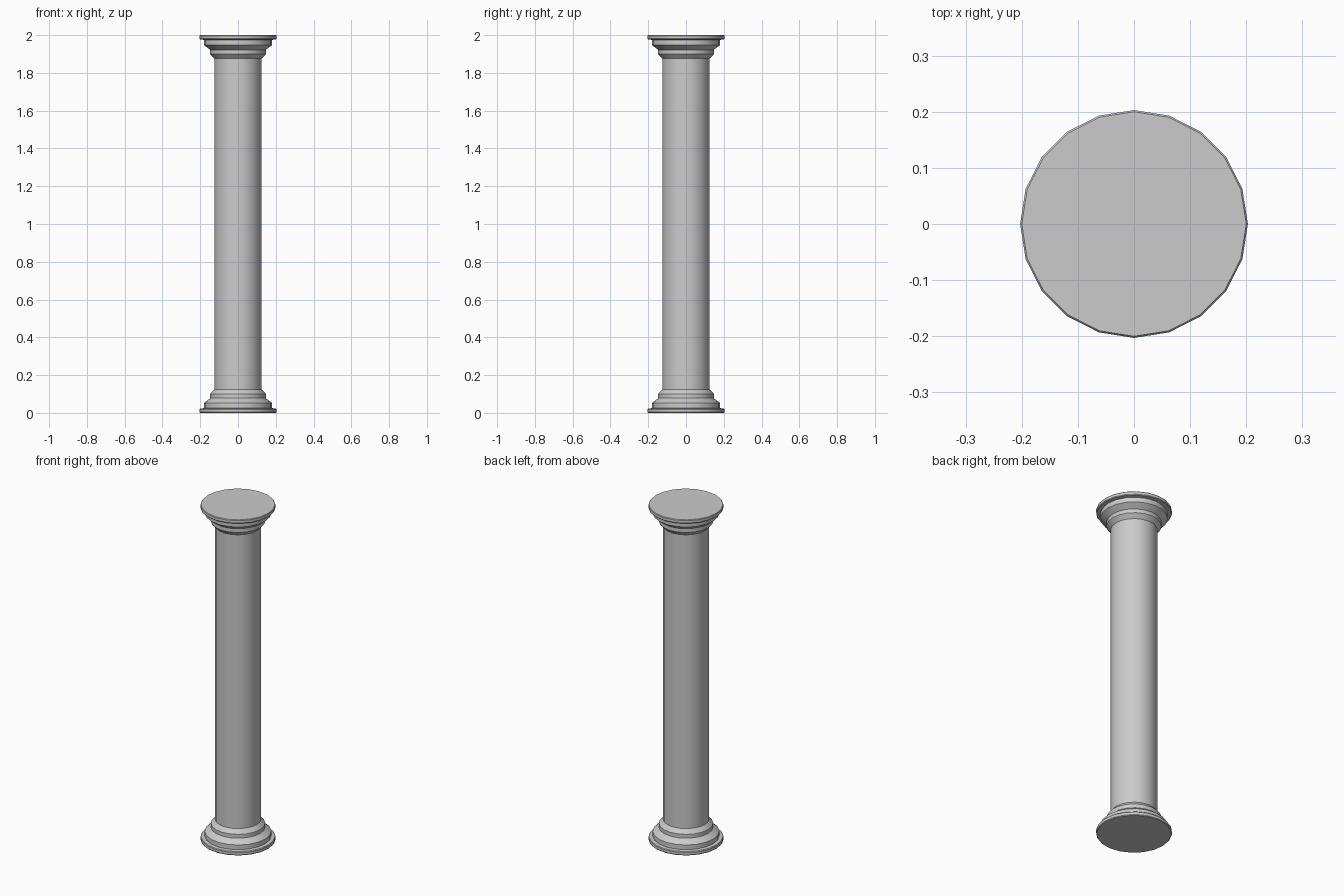
import bpy, bmesh, math

if "Cube" in bpy.data.objects:
    bpy.data.objects.remove(bpy.data.objects["Cube"])

SIDES = 20
HEIGHT = 2.0
SHAFT_R = 0.125


def lathe(name, profile, cap_first=False):
    """Revolve (radius, z) points around z; optionally close the first ring."""
    bm = bmesh.new()
    rings = []
    for r, z in profile:
        rings.append([bm.verts.new((r * math.cos(2 * math.pi * i / SIDES),
                                    r * math.sin(2 * math.pi * i / SIDES), z))
                      for i in range(SIDES)])
    for a, b in zip(rings, rings[1:]):
        for i in range(SIDES):
            j = (i + 1) % SIDES
            bm.faces.new((a[i], a[j], b[j], b[i]))
    if cap_first:
        bm.faces.new(rings[0][::-1])
    # profiles running downwards come out inverted
    if profile[0][1] > profile[-1][1]:
        bmesh.ops.reverse_faces(bm, faces=bm.faces[:])
    mesh = bpy.data.meshes.new(name)
    bm.to_mesh(mesh)
    bm.free()
    obj = bpy.data.objects.new(name, mesh)
    bpy.context.collection.objects.link(obj)
    bpy.ops.object.select_all(action='DESELECT')
    obj.select_set(True)
    bpy.context.view_layer.objects.active = obj
    bpy.ops.object.shade_smooth_by_angle(angle=math.radians(30))
    return obj


# Stepped moulding from the outer plate inwards to the shaft
moulding = [(0.2, 0.0), (0.203, 0.004), (0.203, 0.019), (0.2, 0.023),
            (0.18, 0.025), (0.18, 0.053), (0.147, 0.078),
            (0.147, 0.101), (SHAFT_R, 0.125)]

# Base, and the same moulding upside down as the capital
lathe("base", moulding, cap_first=True)
lathe("capital", [(r, HEIGHT - z) for r, z in moulding], cap_first=True)

# Plain round shaft
lathe("shaft", [(SHAFT_R, 0.125), (SHAFT_R, HEIGHT - 0.125)])
